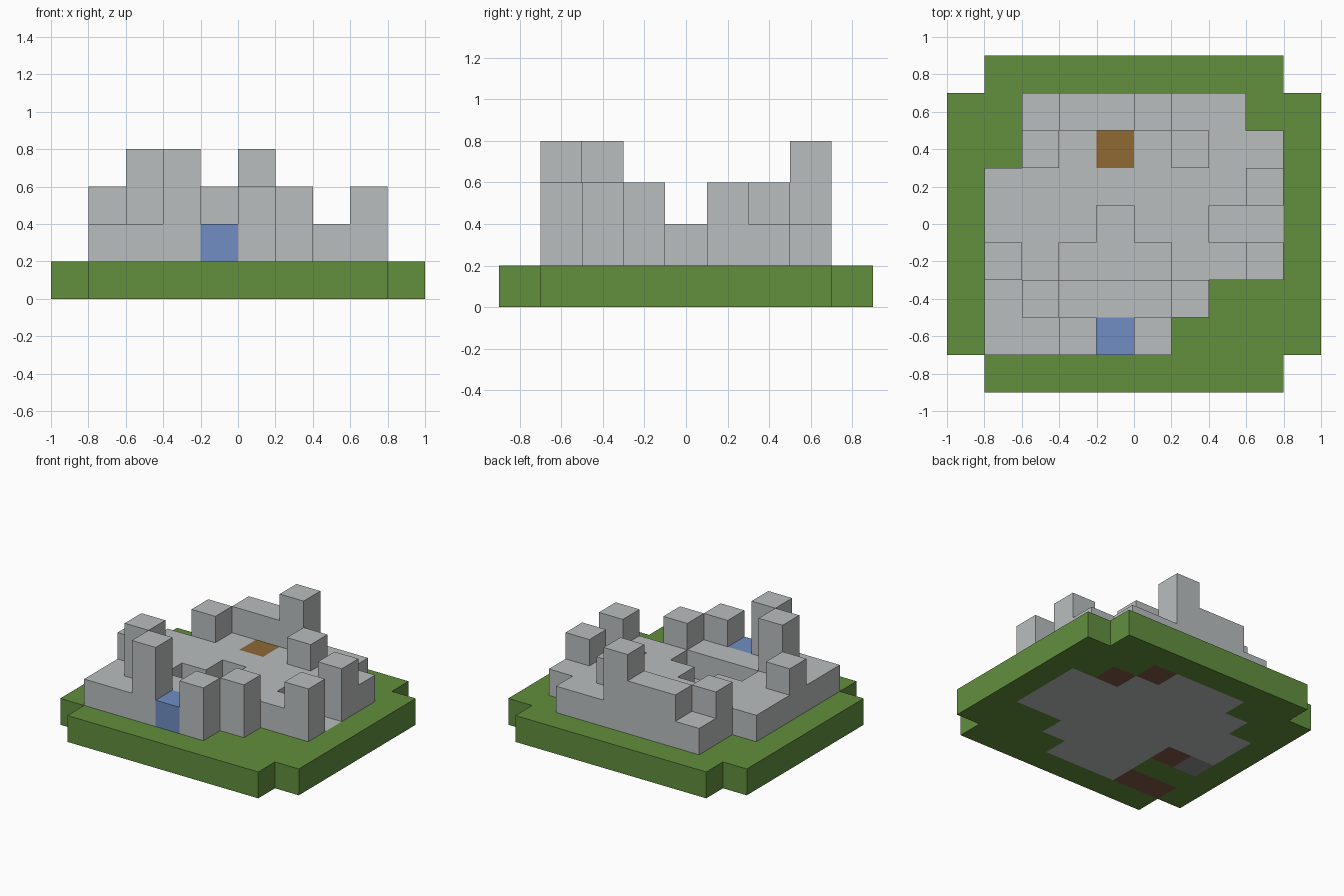
import bpy
import bmesh
from mathutils import Vector

CELL = 0.2

cube = bpy.data.objects.get("Cube")
if cube:
    bpy.data.objects.remove(cube, do_unlink=True)


def make_material(name, color):
    mat = bpy.data.materials.new(name)
    mat.use_nodes = True
    mat.diffuse_color = (*color, 1)
    mat.node_tree.nodes["Principled BSDF"].inputs["Base Color"].default_value = (*color, 1)
    return mat


GRASS = make_material("grass green", (0.122, 0.275, 0.048))
STONE = make_material("light stone", (0.491, 0.515, 0.515))
DIRT = make_material("dark dirt", (0.212, 0.107, 0.061))
DARK = make_material("dark stone", (0.275, 0.275, 0.275))
WATER = make_material("water blue", (0.162, 0.270, 0.539))
WOOD = make_material("wood brown", (0.275, 0.144, 0.034))

# The faces of one block: direction and the two directions along the face
SIDES = [(Vector(n), Vector(u), Vector(n).cross(Vector(u)))
         for n, u in (((1, 0, 0), (0, 1, 0)), ((-1, 0, 0), (0, 1, 0)),
                      ((0, 1, 0), (0, 0, 1)), ((0, -1, 0), (0, 0, 1)),
                      ((0, 0, 1), (1, 0, 0)), ((0, 0, -1), (1, 0, 0)))]


def block_part(name, cells, materials):
    """Join unit blocks {(column, row, level): material index} into one clean shell."""
    bm = bmesh.new()
    for cell, index in cells.items():
        centre = Vector((cell[0] - 4.5, cell[1] - 4, cell[2] + 0.5))
        for n, u, v in SIDES:
            if tuple(int(a + b) for a, b in zip(cell, n)) in cells:
                continue
            corners = [centre + (n + u * a + v * b) / 2
                       for a, b in ((-1, -1), (1, -1), (1, 1), (-1, 1))]
            face = bm.faces.new([bm.verts.new(p * CELL) for p in corners])
            face.material_index = index
    bmesh.ops.remove_doubles(bm, verts=bm.verts, dist=0.001)
    bmesh.ops.dissolve_limit(bm, angle_limit=0.01, verts=bm.verts, edges=bm.edges,
                             delimit={'MATERIAL', 'NORMAL'})
    mesh = bpy.data.meshes.new(name)
    bm.to_mesh(mesh)
    bm.free()
    for mat in materials:
        mesh.materials.append(mat)
    obj = bpy.data.objects.new(name, mesh)
    bpy.context.collection.objects.link(obj)
    return obj


def read_plan(plan, level, key):
    """Turn a floor plan, back row first, into cells; key gives the material order."""
    return {(col, row, level): key.index(mark)
            for row, line in enumerate(reversed(plan))
            for col, mark in enumerate(line) if mark in key}


# Ground slab: grass, stone, dirt and one dark stone block
ground_plan = [
    ".GGGGGGGG.",
    "GGGSSSDGGG",
    "GGSSSSSDGG",
    "GSSSSSSSSG",
    "GSSSSSSSSG",
    "GKDSSSSSSG",
    "GGGSSSSGGG",
    "GDDSSSGGGG",
    ".GGGGGGGG.",
]
block_part("ground", read_plan(ground_plan, 0, "GSDK"), [GRASS, STONE, DIRT, DARK])

# Main storey, open over the courtyard, side passage, pool and hatch
wall_plan = [
    "..........",
    "..SSSSSS..",
    "..SSHSSSS.",
    ".SSSSSSSS.",
    ".SSS.SS...",
    ".SS...SSS.",
    ".SSSSSS...",
    ".SSSWS....",
    "..........",
]
block_part("walls", read_plan(wall_plan, 1, "S"), [STONE])
block_part("pool", read_plan(wall_plan, 1, "W"), [WATER])
block_part("hatch", read_plan(wall_plan, 1, "H"), [WOOD])

# Towers standing on the walls: column, row, storeys
towers = {
    "front_right_tall_tower": (3, 1, 2),
    "front_right_inner_tower": (2, 2, 2),
    "right_side_tower": (1, 3, 1),
    "gate_tower": (5, 1, 1),
    "front_left_tower": (6, 2, 1),
    "left_side_front_tower": (8, 3, 1),
    "left_side_back_tower": (8, 5, 1),
    "inner_back_tower": (6, 6, 1),
    "back_right_tower": (2, 6, 1),
    "back_keep": (5, 7, 2),
}
for name, (col, row, storeys) in towers.items():
    block_part(name, {(col, row, 2 + s): 0 for s in range(storeys)}, [STONE])

# Raised parapet beside the keep
block_part("back_parapet", {(col, 7, 2): 0 for col in (3, 4)}, [STONE])
